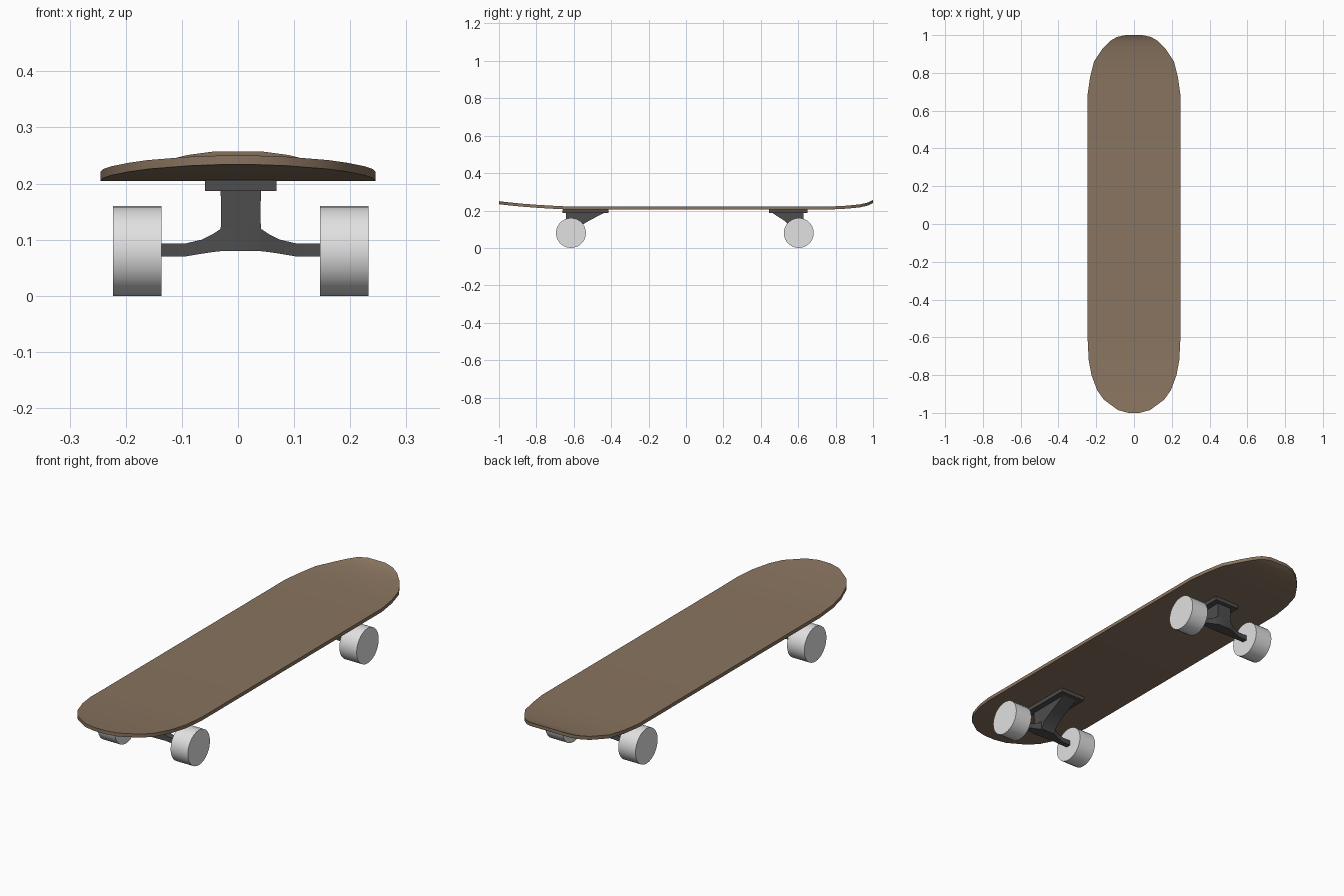
import bpy, bmesh, math

cube = bpy.data.objects.get("Cube")
if cube:
    bpy.data.objects.remove(cube)


def material(name, colour, roughness=0.7):
    mat = bpy.data.materials.new(name)
    mat.use_nodes = True
    rgba = (*colour, 1)
    mat.diffuse_color = rgba
    shader = mat.node_tree.nodes["Principled BSDF"]
    shader.inputs["Base Color"].default_value = rgba
    shader.inputs["Roughness"].default_value = roughness
    return mat


WOOD = material("brown wood", (0.25, 0.175, 0.115))
METAL = material("dark metal", (0.075, 0.075, 0.075))
WHITE = material("pale wheel", (0.75, 0.75, 0.75))


def loft(name, rings, mat):
    """Skin a chain of equal rings, with a cap at each end."""
    bm = bmesh.new()
    loops = [[bm.verts.new(p) for p in ring] for ring in rings]
    for a, b in zip(loops, loops[1:]):
        for i in range(len(a)):
            j = (i + 1) % len(a)
            bm.faces.new((a[i], a[j], b[j], b[i]))
    bm.faces.new(loops[0])
    bm.faces.new(loops[-1])
    bmesh.ops.recalc_face_normals(bm, faces=bm.faces)
    mesh = bpy.data.meshes.new(name)
    bm.to_mesh(mesh)
    bm.free()
    mesh.materials.append(mat)
    obj = bpy.data.objects.new(name, mesh)
    bpy.context.collection.objects.link(obj)
    return finish(obj)


def finish(obj):
    bpy.ops.object.select_all(action='DESELECT')
    obj.select_set(True)
    bpy.context.view_layer.objects.active = obj
    bpy.ops.object.shade_smooth_by_angle(angle=math.radians(35))
    return obj


# Deck: each station is y, half width, lift of the curved nose and tail
BOTTOM, THICK = 0.205, 0.016
stations = [
    (-1.0, 0.03, 0.029), (-0.985, 0.085, 0.027), (-0.93, 0.16, 0.021),
    (-0.88, 0.195, 0.016), (-0.8, 0.225, 0.01), (-0.72, 0.24, 0.005),
    (-0.62, 0.245, 0), (0.69, 0.245, 0), (0.78, 0.232, 0.001),
    (0.86, 0.212, 0.005), (0.93, 0.165, 0.012), (0.97, 0.125, 0.021),
    (0.99, 0.09, 0.03), (1.0, 0.045, 0.036),
]
loft("deck", [[(-w, y, BOTTOM + k), (w, y, BOTTOM + k),
               (w, y, BOTTOM + k + THICK), (-w, y, BOTTOM + k + THICK)]
              for y, w, k in stations], WOOD)

# Trucks and wheels, built around each axle
MID = 0.005


def truck(end, axle_y, side, reach):
    # u runs from the axle towards the middle of the deck
    def slab(w, u0, u1, z):
        return [(MID + x, axle_y - side * u, z)
                for x, u in ((-w, u0), (w, u0), (w, u1), (-w, u1))]

    loft(end + "_base_plate", [slab(0.064, -0.046, reach, 0.187),
                               slab(0.064, -0.046, reach, BOTTOM + 0.001)], METAL)
    loft(end + "_truck_column", [slab(0.036, -0.024, 0.028, 0.082),
                                 slab(0.036, -0.026, 0.045, 0.115),
                                 slab(0.035, -0.026, reach * 0.48, 0.145),
                                 slab(0.036, -0.026, reach * 0.9, 0.189)], METAL)

    # Hanger: half sections mirrored about the middle
    half = [(0.15, 0.012, 0.07, 0.093), (0.1, 0.012, 0.07, 0.093),
            (0.07, 0.016, 0.075, 0.1), (0.05, 0.022, 0.078, 0.11),
            (0.032, 0.027, 0.08, 0.122)]
    sections = [(-x, *rest) for x, *rest in half] + half[::-1]
    loft(end + "_hanger", [[(MID + x, axle_y - d, z0), (MID + x, axle_y + d, z0),
                            (MID + x, axle_y + d, z1), (MID + x, axle_y - d, z1)]
                           for x, d, z0, z1 in sections], METAL)

    for label, sign in (("left", 1), ("right", -1)):
        bpy.ops.mesh.primitive_cylinder_add(
            vertices=28, radius=0.08, depth=0.087,
            location=(MID + sign * 0.1845, axle_y, 0.08),
            rotation=(0, math.pi / 2, 0))
        wheel = bpy.context.object
        wheel.name = f"{end}_{label}_wheel"
        wheel.data.materials.append(WHITE)
        finish(wheel)


truck("front", -0.615, -1, 0.2)
truck("rear", 0.603, 1, 0.16)
